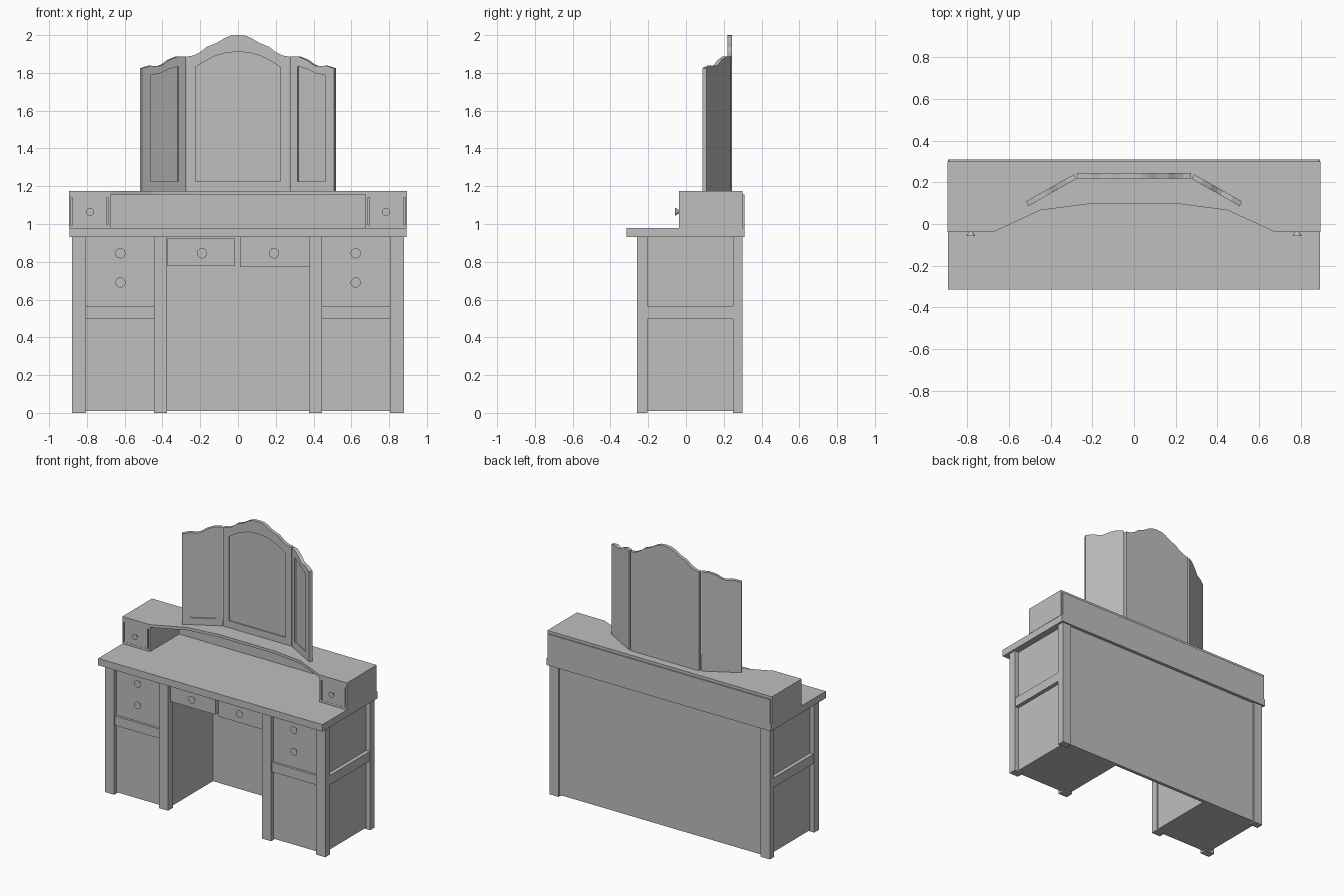
import bpy
import bmesh
import math
from mathutils import Matrix

if "Cube" in bpy.data.objects:
    bpy.data.objects.remove(bpy.data.objects["Cube"], do_unlink=True)

# One plain grey finish
grey = bpy.data.materials.new("plain_grey")
grey.use_nodes = True
grey.diffuse_color = (0.52, 0.52, 0.52, 1)
grey.node_tree.nodes["Principled BSDF"].inputs["Base Color"].default_value = (0.52, 0.52, 0.52, 1)


def finish(bm, name):
    bmesh.ops.recalc_face_normals(bm, faces=bm.faces)
    mesh = bpy.data.meshes.new(name)
    bm.to_mesh(mesh)
    bm.free()
    mesh.materials.append(grey)
    obj = bpy.data.objects.new(name, mesh)
    bpy.context.collection.objects.link(obj)
    return obj


def box(name, x, y, z):
    """Block spanning the given (low, high) ranges."""
    bm = bmesh.new()
    bmesh.ops.create_cube(bm, size=1)
    for v in bm.verts:
        v.co = [r[0] if c < 0 else r[1] for c, r in zip(v.co, (x, y, z))]
    return finish(bm, name)


def prism(name, points, low, high, upright=True):
    """Extrude an outline along y (upright) or along z (flat)."""
    bm = bmesh.new()
    place = (lambda a, b: (a, low, b)) if upright else (lambda a, b: (a, b, low))
    face = bm.faces.new([bm.verts.new(place(a, b)) for a, b in points])
    new = bmesh.ops.extrude_face_region(bm, geom=[face])["geom"]
    shift = (0, high - low, 0) if upright else (0, 0, high - low)
    bmesh.ops.translate(bm, vec=shift, verts=[g for g in new if isinstance(g, bmesh.types.BMVert)])
    return finish(bm, name)


def knob(name, x, y, z, r):
    """Tapered knob, widest at its front."""
    bm = bmesh.new()
    turn = Matrix.Translation((x, y, z)) @ Matrix.Rotation(math.pi / 2, 4, "X")
    bmesh.ops.create_cone(bm, cap_ends=True, segments=24, radius1=r * 0.4, radius2=r,
                          depth=0.02, matrix=turn)
    obj = finish(bm, name)
    bpy.context.view_layer.objects.active = obj
    obj.select_set(True)
    bpy.ops.object.shade_smooth_by_angle(angle=math.radians(40))
    obj.select_set(False)


def mirror_panel(name, outline, glass, back):
    """Shaped slab with a shallow recess for the glass."""
    slab = prism(name, outline, back - 0.025, back)
    cutter = prism("glass_cutter", glass, back - 0.05, back - 0.017)
    cutter.hide_render = True
    cut = slab.modifiers.new("glass_recess", "BOOLEAN")
    cut.operation = "DIFFERENCE"
    cut.solver = "EXACT"
    cut.object = cutter
    bpy.context.view_layer.objects.active = slab
    bpy.ops.object.modifier_apply(modifier=cut.name)
    bpy.data.objects.remove(cutter, do_unlink=True)
    return slab


def both(half):
    """Complete a symmetric outline from its +x half."""
    return half + [(-x, b) for x, b in reversed(half) if x > 0]


def span(s, a, b):
    return tuple(sorted((s * a, s * b)))


TOP = 0.93

# Table top, back panel and upper back board
box("table_top", (-0.893, 0.893), (-0.315, 0.31), (TOP, 0.98))
box("back_panel", (-0.82, 0.82), (0.265, 0.288), (0.01, TOP))
box("upper_back_board", (-0.885, 0.885), (0.295, 0.31), (0.98, 1.155))

# Upper shelf with a bowed front
shelf = both([(0.895, 0.3), (0.895, -0.038), (0.675, -0.038), (0.45, 0.066), (0.22, 0.096)])
prism("upper_shelf", shelf, 1.155, 1.175, upright=False)

for s, side in ((1, "left"), (-1, "right")):
    # Pedestal
    box(side + "_pedestal", span(s, 0.385, 0.845), (-0.235, 0.28), (0.01, TOP))
    for part, x, y in (("outer_front_leg", (0.805, 0.878), (-0.26, -0.205)),
                       ("inner_front_leg", (0.375, 0.446), (-0.26, -0.205)),
                       ("back_leg", (0.805, 0.878), (0.25, 0.3))):
        box(f"{side}_{part}", span(s, *x), y, (0, TOP))
    box(side + "_front_rail", span(s, 0.44, 0.81), (-0.252, -0.23), (0.497, 0.565))
    box(side + "_side_rail", span(s, 0.84, 0.873), (-0.21, 0.255), (0.497, 0.565))
    for i, z in enumerate((0.845, 0.69)):
        knob(f"{side}_pedestal_knob_{i + 1}", s * 0.623, -0.245, z, 0.027)

    # Small drawer box on the table
    box(side + "_box_body", span(s, 0.675, 0.895), (-0.015, 0.3), (0.98, 1.155))
    box(side + "_box_outer_wall", span(s, 0.884, 0.895), (-0.038, -0.015), (0.98, 1.155))
    box(side + "_box_inner_wall", span(s, 0.675, 0.688), (-0.038, -0.015), (0.98, 1.155))
    box(side + "_box_floor", span(s, 0.688, 0.884), (-0.038, -0.015), (0.98, 0.996))
    box(side + "_box_lintel", span(s, 0.688, 0.884), (-0.038, -0.015), (1.14, 1.155))
    box(side + "_box_drawer", span(s, 0.695, 0.877), (-0.037, -0.015), (0.996, 1.14))
    knob(side + "_box_knob", s * 0.783, -0.047, 1.065, 0.021)

    # Centre drawer over the knee space
    gap = 0.006 if s < 0 else 0
    box(side + "_centre_drawer", span(s, 0.01 + gap, 0.38 - gap), (-0.235, 0.2),
        (0.772 + gap, TOP - gap))
    knob(side + "_centre_knob", s * 0.19, -0.245, 0.845, 0.027)

    # Angled side mirror
    wing = [(0, 1.175), (0.265, 1.175), (0.265, 1.825), (0.215, 1.838), (0.16, 1.836),
            (0.135, 1.845), (0.1, 1.868), (0.05, 1.886), (0, 1.888)]
    wing_glass = [(0.045, 1.225), (0.21, 1.225), (0.21, 1.79), (0.155, 1.797),
                  (0.105, 1.82), (0.045, 1.835)]
    panel = mirror_panel(side + "_side_mirror", [(s * x, z) for x, z in wing],
                         [(s * x, z) for x, z in wing_glass], 0.012)
    panel.location = (s * 0.283, 0.228, 0)
    panel.rotation_euler.z = -s * math.radians(29.5)

# Central mirror with a crested top
crest = both([(0.273, 1.175), (0.273, 1.886), (0.235, 1.892), (0.2, 1.91), (0.165, 1.938),
              (0.14, 1.948), (0.11, 1.96), (0.07, 1.985), (0.04, 1.997), (0, 2.0)])
centre_glass = both([(0.225, 1.225), (0.225, 1.83), (0.175, 1.862), (0.12, 1.89),
                     (0.06, 1.907), (0, 1.912)])
mirror_panel("central_mirror", crest, centre_glass, 0.244)
